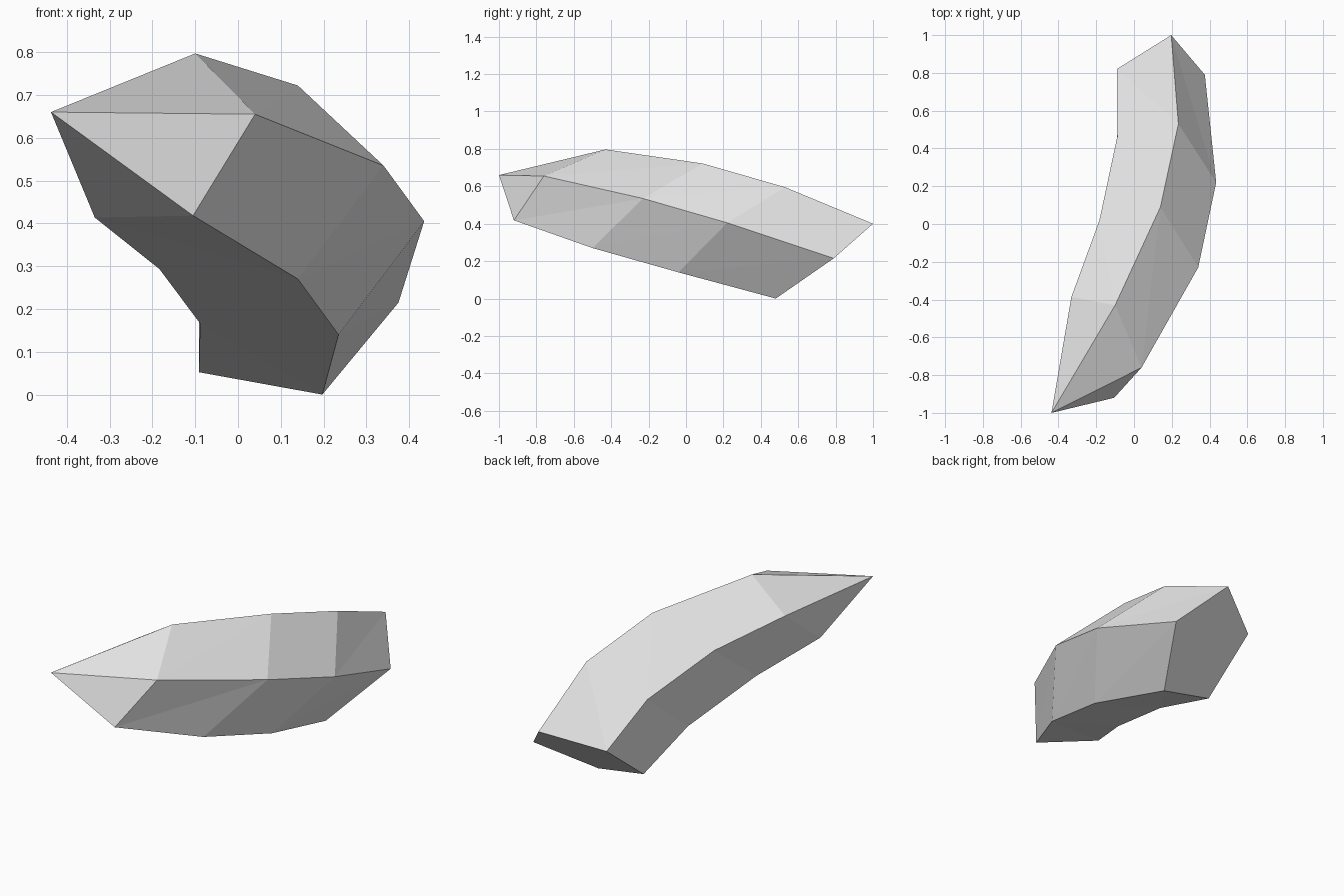
import bpy
import bmesh
from mathutils import Vector

default_cube = bpy.data.objects.get("Cube")
if default_cube:
    bpy.data.objects.remove(default_cube, do_unlink=True)

GOLDEN = (1 + 5 ** 0.5) / 2


def make_material(name, colour):
    material = bpy.data.materials.new(name)
    material.use_nodes = True
    material.diffuse_color = colour
    material.node_tree.nodes["Principled BSDF"].inputs["Base Color"].default_value = colour
    return material


def pentagon(outer, upper, lower):
    """Complete a squashed regular pentagon from its outer corner and the two beside it."""
    outer, upper, lower = Vector(outer), Vector(upper), Vector(lower)
    middle = (upper + lower) / 2
    half_side = (upper - lower) / (2 * GOLDEN)
    inner = outer + (middle - outer) * GOLDEN ** 2
    return [outer, upper, inner + half_side, inner - half_side, lower]


# Cross-sections along the bend: outer ridge, upper ridge, lower ridge
sections = [
    ((0.04, -0.76, 0.655), (-0.1, -0.43, 0.797), (-0.105, -0.92, 0.418)),
    ((0.34, -0.23, 0.535), (0.14, 0.09, 0.722), (0.14, -0.5, 0.27)),
    ((0.435, 0.22, 0.405), (0.235, 0.53, 0.595), (0.235, -0.04, 0.14)),
    ((0.375, 0.79, 0.215), (0.197, 1, 0.4), (0.197, 0.48, 0)),
]
tip_point = (-0.437, -1, 0.66)

bm = bmesh.new()
rings = [[bm.verts.new(p) for p in pentagon(*section)] for section in sections]
tip = bm.verts.new(tip_point)
sides = [(i, (i + 1) % len(rings[0])) for i in range(len(rings[0]))]

# Pointed end
for i, j in sides:
    bm.faces.new((tip, rings[0][j], rings[0][i]))

# Curved body
for near, far in zip(rings, rings[1:]):
    for i, j in sides:
        bm.faces.new((near[i], near[j], far[j]))
        bm.faces.new((near[i], far[j], far[i]))

# Flat end
bm.faces.new(rings[-1])
bmesh.ops.recalc_face_normals(bm, faces=bm.faces)

mesh = bpy.data.meshes.new("curved_spike")
bm.to_mesh(mesh)
bm.free()
mesh.materials.append(make_material("light grey", (0.8, 0.8, 0.8, 1)))
spike = bpy.data.objects.new("curved_spike", mesh)
bpy.context.collection.objects.link(spike)
